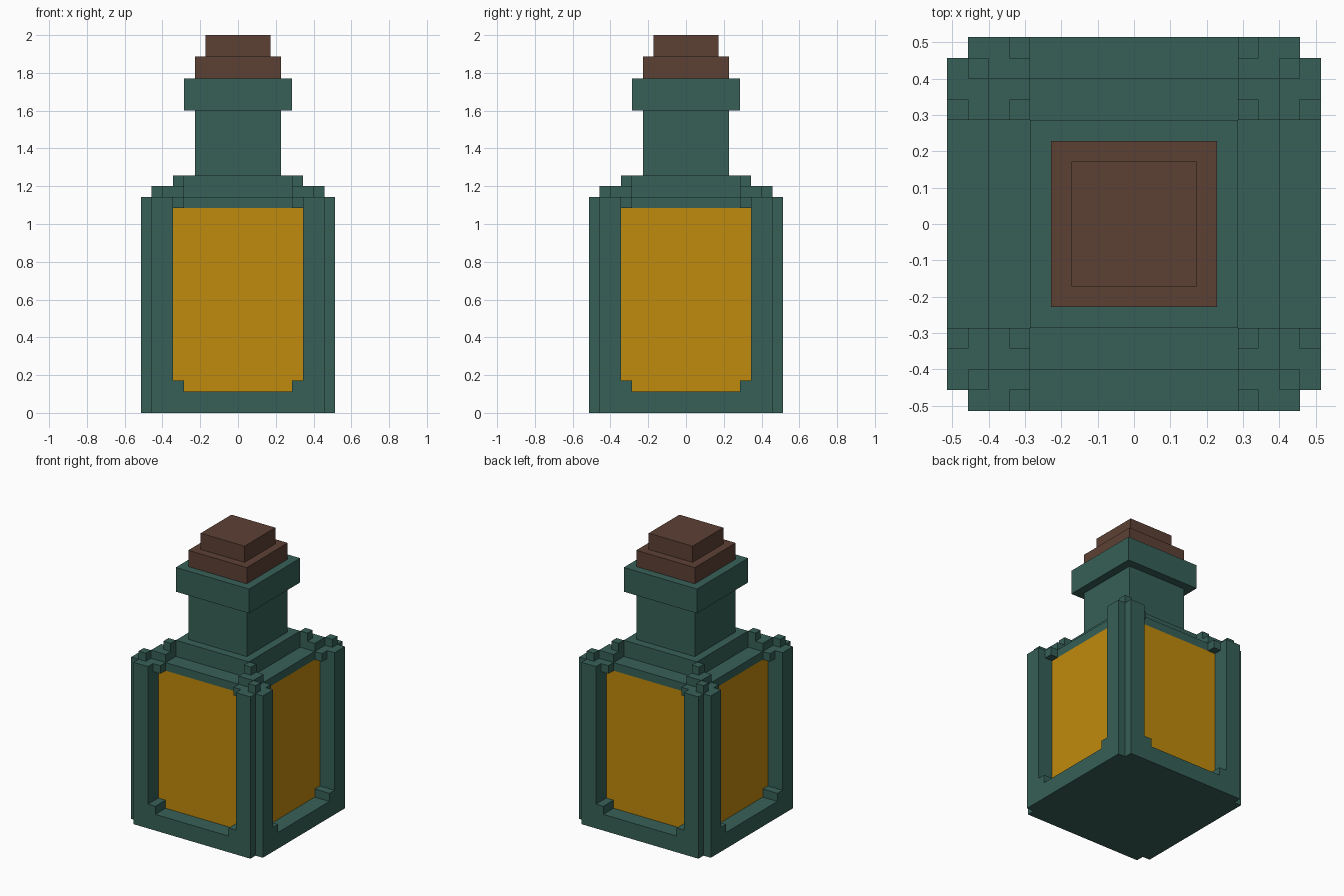
import bpy
import bmesh

cube = bpy.data.objects.get("Cube")
if cube:
    bpy.data.objects.remove(cube, do_unlink=True)

U = 2 / 35  # one block of the building grid


def material(name, rgb):
    m = bpy.data.materials.new(name)
    m.use_nodes = True
    color = (*rgb, 1.0)
    m.diffuse_color = color
    bsdf = m.node_tree.nodes["Principled BSDF"]
    bsdf.inputs["Base Color"].default_value = color
    bsdf.inputs["Roughness"].default_value = 0.8
    return m


GREEN = material("bottle green", (0.038, 0.117, 0.095))
AMBER = material("amber liquid", (0.530, 0.256, 0.004))
BROWN = material("cork brown", (0.108, 0.052, 0.035))


def turned(points, quarter):
    """Rotate outline points by quarter turns around the centre."""
    for _ in range(quarter):
        points = [(-y, x) for x, y in points]
    return points


def rect(x0, x1, y0, y1):
    return [(x0, y0), (x1, y0), (x1, y1), (x0, y1)]


def square(half):
    return rect(-half, half, -half, half)


def prism(name, outlines, z0, z1, mat):
    """Extrude one or more outlines (grid units) from z0 to z1 as one object."""
    bm = bmesh.new()
    for outline in outlines:
        low = [bm.verts.new((x * U, y * U, z0 * U)) for x, y in outline]
        high = [bm.verts.new((x * U, y * U, z1 * U)) for x, y in outline]
        bm.faces.new(low[::-1])
        bm.faces.new(high)
        n = len(outline)
        for i in range(n):
            j = (i + 1) % n
            bm.faces.new((low[i], low[j], high[j], high[i]))
    bmesh.ops.recalc_face_normals(bm, faces=bm.faces)
    mesh = bpy.data.meshes.new(name)
    bm.to_mesh(mesh)
    bm.free()
    mesh.materials.append(mat)
    obj = bpy.data.objects.new(name, mesh)
    bpy.context.collection.objects.link(obj)
    return obj


def four(*outlines):
    """Repeat outlines on all four sides."""
    return [turned(o, q) for q in range(4) for o in outlines]


# Base with notched corners
corner = [(9, -8), (9, 8), (8, 8)]
base = [p for q in range(4) for p in turned(corner, q)]
prism("base", [base], 0, 2, GREEN)

# Liquid core seen through the four windows
prism("liquid", [square(7)], 2, 19, AMBER)

# Corner posts wrapped around the core
post = [(7, 7), (7, 6), (9, 6), (9, 8), (8, 8), (8, 9), (6, 9), (6, 7)]
prism("corner_posts", four(post), 2, 20, GREEN)

# Stepped corners of the window openings
prism("lower_window_corners", four(rect(5, 6, 7, 9), rect(-6, -5, 7, 9)), 2, 3, GREEN)
prism("upper_window_corners", four(rect(5, 6, 7, 8), rect(-6, -5, 7, 8)), 19, 20, GREEN)

# Stepped shoulder
prism("shoulder_plate", [square(7)], 19, 20, GREEN)
prism("shoulder", [square(5)], 20, 22, GREEN)
prism("shoulder_corners", four(rect(5, 7, 5, 7)), 20, 21, GREEN)
prism("outer_corner_studs", four(rect(7, 8, 7, 8)), 20, 21, GREEN)
prism("inner_corner_studs", four(rect(5, 6, 5, 6)), 21, 22, GREEN)

# Neck and lip
prism("neck", [square(4)], 22, 28, GREEN)
prism("lip", [square(5)], 28, 31, GREEN)

# Cork
prism("cork_lower", [square(4)], 31, 33, BROWN)
prism("cork_upper", [square(3)], 33, 35, BROWN)
